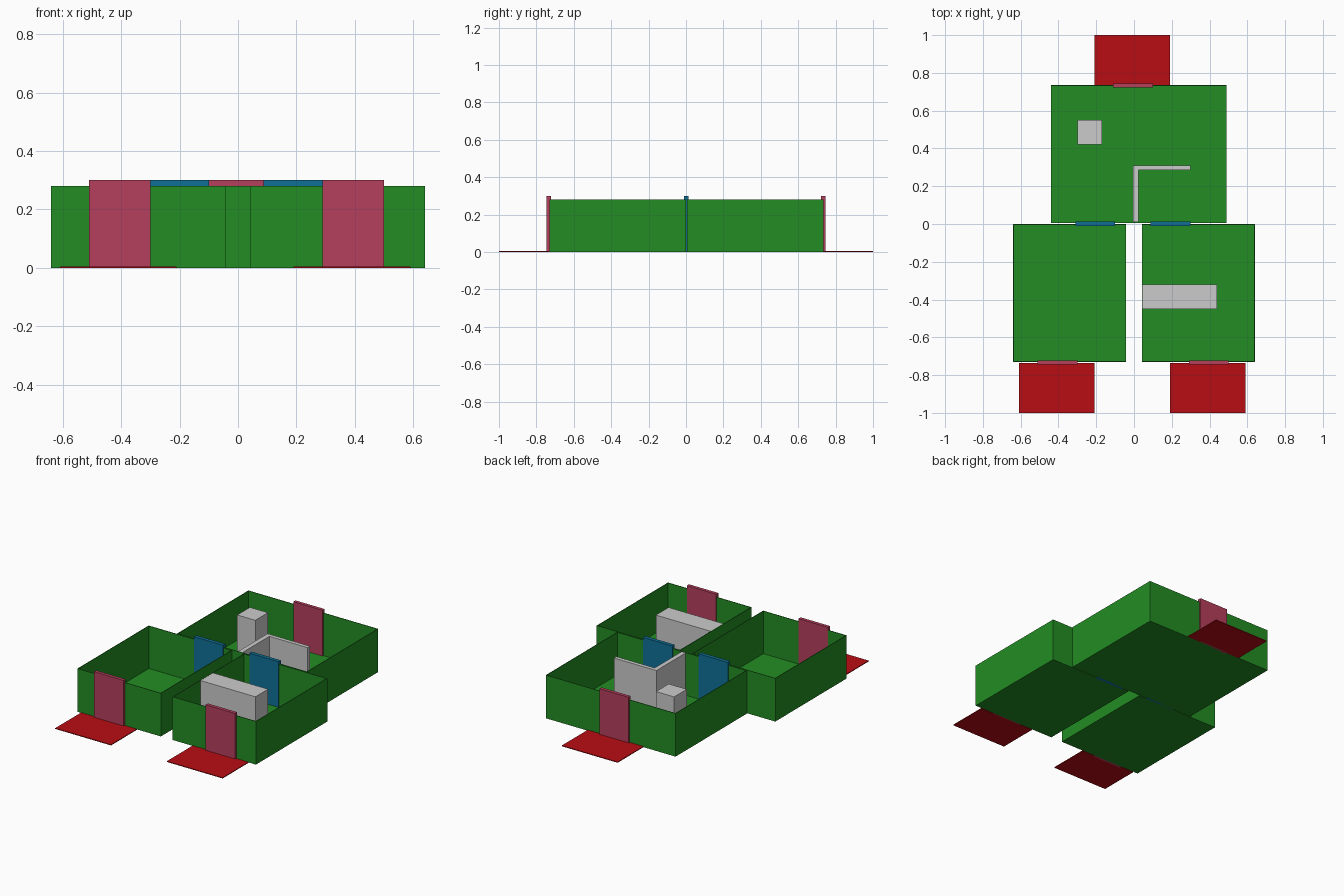
import bpy
import bmesh
from mathutils import Vector

if "Cube" in bpy.data.objects:
    bpy.data.objects.remove(bpy.data.objects["Cube"])


def material(name, rgb):
    m = bpy.data.materials.new(name)
    m.diffuse_color = (*rgb, 1)
    m.use_nodes = True
    m.node_tree.nodes["Principled BSDF"].inputs["Base Color"].default_value = m.diffuse_color
    return m


GREEN = material("green", (0.017, 0.27, 0.017))
PINK = material("pink", (0.47, 0.05, 0.11))
RED = material("red", (0.48, 0.004, 0.007))
BLUE = material("blue", (0.005, 0.16, 0.31))


def add_object(name, bm, mat):
    bmesh.ops.recalc_face_normals(bm, faces=bm.faces)
    mesh = bpy.data.meshes.new(name)
    bm.to_mesh(mesh)
    bm.free()
    ob = bpy.data.objects.new(name, mesh)
    bpy.context.collection.objects.link(ob)
    if mat:
        mesh.materials.append(mat)
    return ob


def box(name, x, y, z, mat=None, open_top=False):
    bm = bmesh.new()
    bmesh.ops.create_cube(bm, size=1)
    for v in bm.verts:
        v.co = Vector([a + (b - a) * (c + 0.5) for (a, b), c in zip((x, y, z), v.co)])
    if open_top:
        bm.normal_update()
        bmesh.ops.delete(bm, geom=[f for f in bm.faces if f.normal.z > 0.9],
                         context='FACES_ONLY')
    return add_object(name, bm, mat)


def room(name, x, y):
    ob = box(name, x, y, (0, 0.28), GREEN, open_top=True)
    # thin inward walls and floor
    mod = ob.modifiers.new("walls", 'SOLIDIFY')
    mod.thickness = 0.004
    mod.offset = -1
    mod.use_even_offset = True


def prism(name, points, height):
    bm = bmesh.new()
    face = bm.faces.new([bm.verts.new((x, y, 0.003)) for x, y in points])
    top = bmesh.ops.extrude_face_region(bm, geom=[face])["geom"]
    for v in top:
        if isinstance(v, bmesh.types.BMVert):
            v.co.z = height
    return add_object(name, bm, None)


# open-topped rooms
room("back_room", (-0.44, 0.49), (0.005, 0.735))
room("front_left_room", (-0.64, -0.042), (-0.73, 0.0))
room("front_right_room", (0.042, 0.64), (-0.73, 0.0))

# outer doors with the landing pads outside them
for side, x, pad, sign in (("front_left", -0.51, -0.61, -1),
                           ("front_right", 0.29, 0.19, -1),
                           ("back", -0.11, -0.21, 1)):
    box(side + "_door", (x, x + 0.21), sorted((sign * 0.723, sign * 0.745)), (0, 0.3), PINK)
    box(side + "_landing", (pad, pad + 0.4), sorted((sign * 0.735, sign * 1.0)), (0, 0.005), RED)

# inner doors between the rooms
for side, x in (("left", -0.31), ("right", 0.088)):
    box(side + "_inner_door", (x, x + 0.21), (-0.01, 0.014), (0, 0.3), BLUE)

# grey pillar, counter and L-shaped partition
box("pillar", (-0.30, -0.17), (0.42, 0.55), (0.003, 0.279))
box("counter", (0.046, 0.44), (-0.45, -0.32), (0.003, 0.279))
prism("partition", [(-0.005, 0.01), (0.025, 0.01), (0.025, 0.285), (0.30, 0.285),
                    (0.30, 0.31), (-0.005, 0.31)], 0.279)
